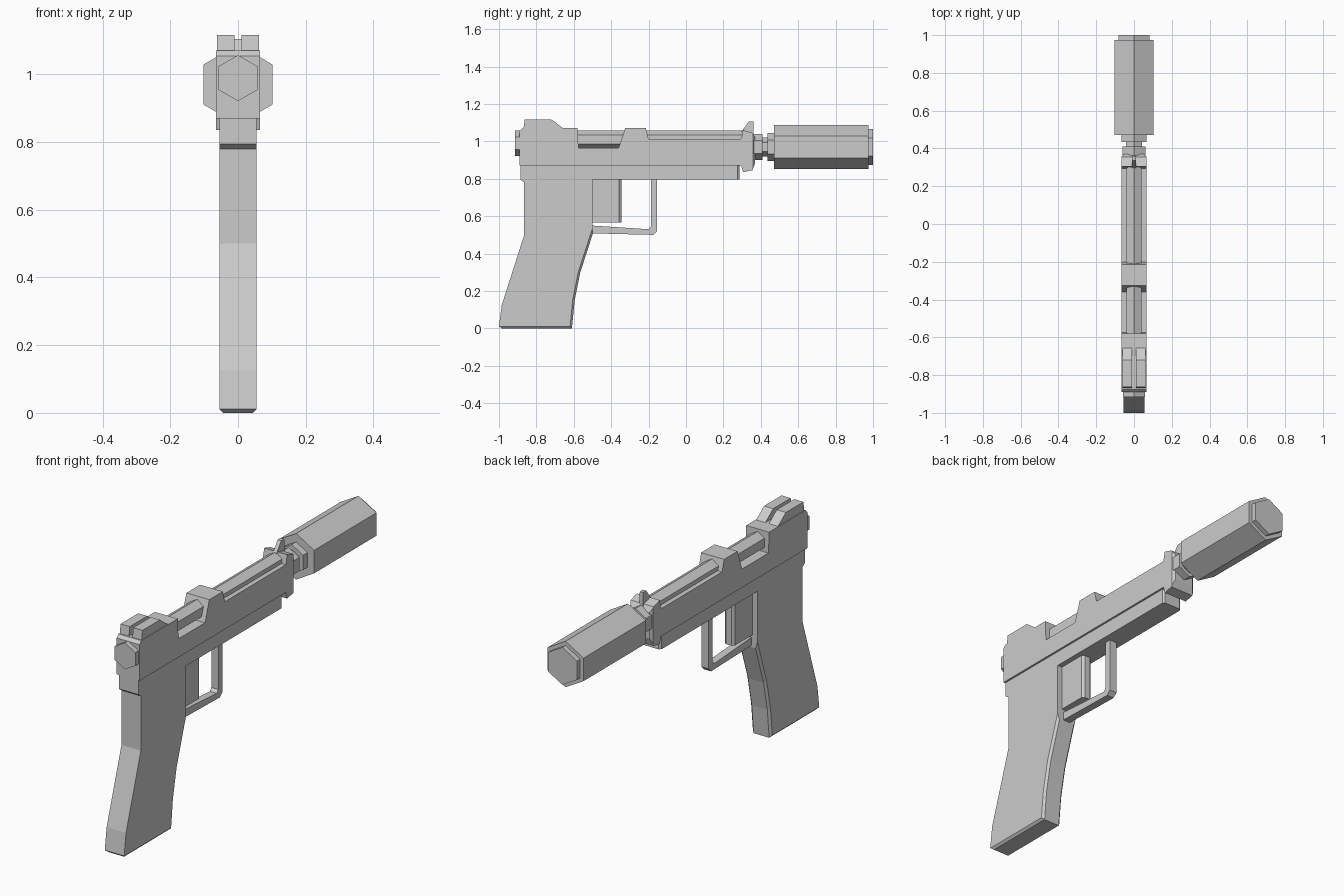
import bpy, bmesh, math

if "Cube" in bpy.data.objects:
    bpy.data.objects.remove(bpy.data.objects["Cube"])


def finish(bm, name):
    bmesh.ops.recalc_face_normals(bm, faces=bm.faces)
    mesh = bpy.data.meshes.new(name)
    bm.to_mesh(mesh)
    bm.free()
    obj = bpy.data.objects.new(name, mesh)
    bpy.context.collection.objects.link(obj)
    return obj


def prism(name, profile, x0, x1, chamfer=0, pick=None):
    """Extrude a (y, z) side profile across x; chamfer side edges accepted by pick(y, z)."""
    bm = bmesh.new()
    face = bm.faces.new([bm.verts.new((x0, y, z)) for y, z in profile])
    side = bmesh.ops.extrude_face_region(bm, geom=[face])["geom"]
    for v in side:
        if isinstance(v, bmesh.types.BMVert):
            v.co.x = x1
    bmesh.ops.recalc_face_normals(bm, faces=bm.faces)
    if chamfer:
        edges = [e for e in bm.edges
                 if abs(e.verts[0].co.x - e.verts[1].co.x) < 1e-5
                 and all(pick(v.co.y, v.co.z) for v in e.verts)]
        bmesh.ops.bevel(bm, geom=edges, offset=chamfer, segments=1, affect='EDGES')
    return finish(bm, name)


def hex_bar(name, y0, y1, z, r):
    """Six-sided bar along y with a corner pointing up."""
    pts = [(r * math.sin(i * math.pi / 3), z + r * math.cos(i * math.pi / 3)) for i in range(6)]
    bm = bmesh.new()
    rings = [[bm.verts.new((x, y, h)) for x, h in pts] for y in (y0, y1)]
    bm.faces.new(rings[0])
    bm.faces.new(rings[1])
    for i in range(6):
        j = (i + 1) % 6
        bm.faces.new((rings[0][i], rings[0][j], rings[1][j], rings[1][i]))
    return finish(bm, name)


# Grip with chamfered front and bottom edges
prism("grip", [(-0.865, 0.80), (-0.865, 0.50), (-0.985, 0.125), (-1.0, 0.012), (-0.985, 0.0),
               (-0.61, 0.0), (-0.595, 0.15), (-0.565, 0.30), (-0.50, 0.50), (-0.50, 0.80)],
      -0.055, 0.055, 0.011,
      lambda y, z: z < 0.001 or (z < 0.51 and y > -0.62))

# Frame rail under the slide
prism("frame", [(-0.885, 0.87), (-0.885, 0.795), (-0.865, 0.78), (-0.84, 0.795),
                (0.285, 0.795), (0.285, 0.87)], -0.055, 0.055, 0.01,
      lambda y, z: y > 0.28)

# Slide with open port, raised bridge and front block
prism("slide", [(-0.89, 0.87), (-0.89, 1.055), (-0.875, 1.07), (-0.58, 1.07), (-0.575, 0.965),
                (-0.36, 0.965), (-0.325, 1.07), (-0.215, 1.07), (-0.20, 1.012),
                (0.295, 1.012), (0.305, 1.06), (0.355, 1.045), (0.37, 1.02),
                (0.37, 0.885), (0.355, 0.845), (0.305, 0.835), (0.295, 0.87)],
      -0.065, 0.065, 0.012, lambda y, z: y > 0.36)

# Sights
for side, tag in ((1, "right"), (-1, "left")):
    prism("rear_sight_" + tag, [(-0.87, 1.06), (-0.862, 1.117), (-0.72, 1.117), (-0.65, 1.065)],
          side * 0.01, side * 0.062)
prism("front_sight", [(0.295, 1.05), (0.335, 1.105), (0.36, 1.105), (0.362, 1.03)], -0.01, 0.01)

# Barrel, rear cap, muzzle stack and suppressor: y start, y end, centre z, radius
for name, *dims in (("barrel", -0.60, 0.32, 1.01, 0.047),
                    ("rear_cap", -0.915, -0.88, 0.989, 0.068),
                    ("muzzle_bushing", 0.36, 0.41, 0.97, 0.07),
                    ("muzzle_neck", 0.40, 0.44, 0.97, 0.05),
                    ("suppressor_collar", 0.435, 0.48, 0.97, 0.075),
                    ("suppressor_body", 0.47, 0.975, 0.97, 0.118),
                    ("suppressor_end_cap", 0.97, 1.0, 0.97, 0.096)):
    hex_bar(name, *dims)

# Trigger with chamfered front and trigger guard
prism("trigger", [(-0.51, 0.80), (-0.51, 0.565), (-0.345, 0.565), (-0.345, 0.80)],
      -0.028, 0.028, 0.012, lambda y, z: y > -0.35)
prism("trigger_guard", [(-0.51, 0.55), (-0.20, 0.53), (-0.187, 0.545), (-0.187, 0.80),
                        (-0.155, 0.80), (-0.155, 0.52), (-0.175, 0.50), (-0.51, 0.508)],
      -0.02, 0.02)
